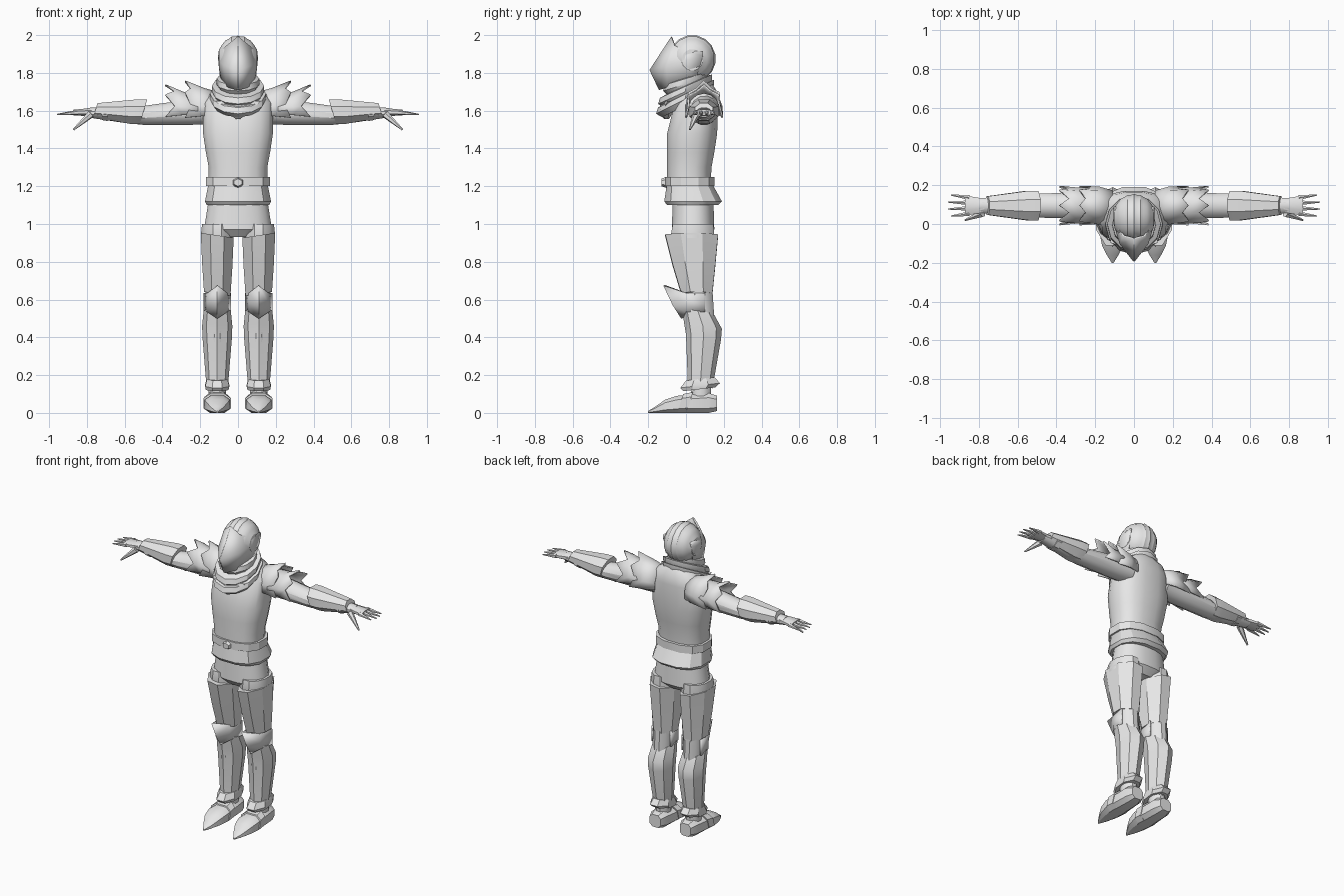
import bpy, bmesh, math
from mathutils import Vector

if "Cube" in bpy.data.objects:
    bpy.data.objects.remove(bpy.data.objects["Cube"], do_unlink=True)

GREY = (0.8, 0.8, 0.8, 1)
plain_grey = bpy.data.materials.new("plain_grey")
plain_grey.use_nodes = True
plain_grey.diffuse_color = GREY
plain_grey.node_tree.nodes["Principled BSDF"].inputs["Base Color"].default_value = GREY

LEG = .11        # sideways centre of each leg
ARM = .095       # depth centre of each arm
SHOULDER = 1.6   # height of the shoulder joint


def finish(name, bm, mirror=False, thickness=0):
    """Turn a bmesh into a shaded object, optionally thickened and mirrored."""
    bmesh.ops.recalc_face_normals(bm, faces=bm.faces)
    mesh = bpy.data.meshes.new(name)
    bm.to_mesh(mesh)
    bm.free()
    mesh.materials.append(plain_grey)
    obj = bpy.data.objects.new(name, mesh)
    bpy.context.collection.objects.link(obj)
    bpy.ops.object.select_all(action='DESELECT')
    obj.select_set(True)
    bpy.context.view_layer.objects.active = obj
    bpy.ops.object.shade_smooth_by_angle(angle=math.radians(32))
    if thickness:
        solidify = obj.modifiers.new("thickness", 'SOLIDIFY')
        solidify.thickness = thickness
        solidify.offset = 0
    if mirror:
        obj.modifiers.new("mirror", 'MIRROR')


def bridge(bm, rows, closed):
    """Join neighbouring rows of vertices with quads."""
    for lower, upper in zip(rows, rows[1:]):
        for i in range(len(lower) if closed else len(lower) - 1):
            j = (i + 1) % len(lower)
            bm.faces.new((lower[i], lower[j], upper[j], upper[i]))


def stack(name, axis, centre, rows, sides=8, square=1, phase=.5, tilt=(0, 0), mirror=False):
    """Loft ovals along an axis; each row is (position, half width, low, high)."""
    bm = bmesh.new()
    angles = [math.tau * (i + phase) / sides for i in range(sides)]
    soften = lambda t: math.copysign(abs(t) ** square, t)
    oval = [(soften(math.cos(a)), soften(math.sin(a))) for a in angles]
    reach_u = max(u for u, v in oval)
    reach_v = max(v for u, v in oval)
    rings = []
    for position, half, low, high in rows:
        ring = []
        for u, v in oval:
            du = half * u / reach_u
            dv = (high - low) / 2 * v / reach_v
            along = position + tilt[0] * du + tilt[1] * dv
            across, other = centre + du, (low + high) / 2 + dv
            point = {'x': (along, across, other),
                     'y': (across, along, other),
                     'z': (across, other, along)}[axis]
            ring.append(bm.verts.new(point))
        rings.append(ring)
    bridge(bm, rings, closed=True)
    bm.faces.new(rings[0])
    bm.faces.new(rings[-1])
    finish(name, bm, mirror)


def body(name, rows, **options):
    stack(name, 'z', 0, rows, **options)


def leg(name, rows, **options):
    stack(name, 'z', LEG, rows, mirror=True, **options)


def foot(name, rows, **options):
    stack(name, 'y', LEG, rows, mirror=True, square=.7, **options)


def arm(name, rows, **options):
    stack(name, 'x', ARM, rows, mirror=True, **options)


def sheet(name, rows):
    """Mirrored thin plate through a grid of points."""
    bm = bmesh.new()
    bridge(bm, [[bm.verts.new(p) for p in row] for row in rows], closed=False)
    finish(name, bm, mirror=True, thickness=.01)


def finger(name, start, end, radius):
    """Mirrored tapering digit between two points."""
    start, end = Vector(start), Vector(end)
    bm = bmesh.new()
    bmesh.ops.create_cone(bm, cap_ends=True, segments=6, radius1=radius,
                          radius2=radius / 4, depth=(end - start).length)
    turn = (end - start).to_track_quat('Z', 'Y').to_matrix()
    bmesh.ops.rotate(bm, matrix=turn, verts=bm.verts)
    bmesh.ops.translate(bm, vec=(start + end) / 2, verts=bm.verts)
    finish(name, bm, mirror=True)


# Tunic, skirt and belt
body("tunic", [(1.2, .155, -.1, .13), (1.3, .155, -.1, .135), (1.38, .17, -.1, .15),
               (1.48, .185, -.1, .165), (1.64, .185, -.06, .17), (1.7, .14, -.02, .165),
               (1.74, .08, 0, .14)], sides=16, square=.8)
body("tunic_skirt", [(1.22, .155, -.1, .135), (1.12, .175, -.115, .19), (1.1, .165, -.1, .17)],
     sides=12, square=.8)
body("belt", [(1.2, .17, -.11, .15), (1.25, .17, -.11, .15)], sides=12, square=.8)
stack("belt_buckle", 'y', 0, [(-.13, .02, 1.2, 1.24), (-.1, .03, 1.19, 1.25)], sides=6)

# Hips and legs
body("hips", [(1.13, .155, -.07, .145), (.97, .18, -.075, .15), (.93, .11, -.04, .11)],
     sides=16, square=.85)
leg("legs", [(1, .08, -.07, .145), (.94, .087, -.08, .15), (.65, .063, -.01, .14),
             (.5, .06, 0, .15), (.06, .045, .03, .13)], sides=12)
leg("thigh_guards", [(.94, .087, -.11, .17), (.78, .08, -.07, .155), (.63, .07, -.025, .14)],
    tilt=(.15, 0))
leg("greaves", [(.54, .072, -.02, .145), (.46, .08, -.01, .19), (.4, .078, 0, .185),
                (.14, .057, .01, .14)], phase=0, tilt=(0, -.15))


# Pointed knee guards: a raised ridge between swept-back sides
def knee_row(ridge_y, ridge_z, side_z):
    return [(LEG + .068 * math.sin(step * math.pi / 4),
             .1 * (abs(step) - 1) if step else ridge_y,
             side_z if step else ridge_z) for step in range(-2, 3)]


sheet("knee_guards", [knee_row(-.115, .675, .635), knee_row(-.065, .57, .58),
                      knee_row(-.02, .5, .535)])

# Boots
leg("ankle_cuffs", [(.18, .055, 0, .15), (.145, .064, -.03, .18), (.125, .06, -.015, .155)],
    tilt=(0, .12))
foot("boots", [(.165, .04, .01, .09), (.12, .058, 0, .105), (-.05, .067, 0, .09),
               (-.11, .055, 0, .07), (-.16, .03, 0, .035), (-.2, .005, 0, .01)])
foot("boot_straps", [(.02, .067, 0, .11), (-.03, .072, 0, .1)], tilt=(0, .3))

# Arms and forearm guards
arm("arms", [(.13, .075, 1.53, 1.68), (.25, .067, 1.525, 1.66), (.5, .062, 1.525, 1.625),
             (.6, .055, 1.535, 1.62), (.8, .037, 1.565, 1.615)], sides=12)
arm("forearm_guards", [(.5, .076, 1.53, 1.66), (.55, .076, 1.53, 1.66), (.755, .048, 1.565, 1.64)],
    tilt=(0, -.3))
arm("wrist_straps", [(.69, .055, 1.545, 1.63), (.72, .052, 1.55, 1.63)])

# Hands with spread fingers
arm("palms", [(.77, .035, 1.57, 1.615), (.87, .052, 1.575, 1.605)])
for i, label in enumerate(["index", "middle", "ring", "little"]):
    spread = i - 1.5
    finger(label + "_fingers", (.85, ARM + .028 * spread, 1.59),
           (.965 - .015 * abs(spread), ARM + .036 * spread, 1.58), .014)
finger("thumbs", (.78, .055, 1.58), (.87, .02, 1.5), .02)


# Shoulder plates with a spiked outer rim
def shoulder_plate(name, rings, spike):
    rows = []
    for x, depth, height in rings:
        row = []
        rim = (x, depth, height) == rings[-1]
        for i in range(9):
            a = math.radians(26 * (i - 4))
            peak = rim and i % 2 == 0
            grow = .84 if rim and not peak else 1
            row.append((x + spike * peak, ARM + depth * grow * math.sin(a),
                        SHOULDER + height * grow * math.cos(a)))
        rows.append(row)
    sheet(name, rows)


shoulder_plate("upper_shoulder_plates", [(.11, .075, .095), (.18, .095, .115), (.25, .1, .155)], .03)
shoulder_plate("lower_shoulder_plates", [(.19, .09, .095), (.29, .09, .095), (.335, .1, .135)], .05)

# Scarf of overlapping folds, higher at the back; each fold is tighter than the one below
for label, z, width, slope in [("lower", 1.66, .148, .5), ("middle", 1.7, .138, .45),
                               ("upper", 1.74, .113, .3)]:
    body(label + "_scarf_fold",
         [(z - .03, width * .85, -width * .85, width * .9), (z, width, -width * 1.07, width),
          (z + .03, width, -width, width), (z + .04, width * .65, -width * .6, width * .75)],
         sides=12, phase=0, tilt=(0, slope))
body("scarf_point", [(1.555, .01, -.115, -.09), (1.59, .06, -.15, -.07), (1.65, .12, -.13, 0)], sides=6)

# Helmet dome with raised lengthwise ribs
ribs = []
for i in range(-6, 7):
    x = i / 60
    size = math.sqrt(1 - (x / .112) ** 2) * (.965 if i % 2 else 1)
    ribs.append((x, .122 * size, 1.865 - .115 * size, 1.865 + .133 * size))
stack("helmet_dome", 'x', .033, ribs, sides=16)
body("inner_head", [(1.68, .05, -.04, .08), (1.74, .065, -.09, .09), (1.85, .085, -.08, .13),
                    (1.92, .07, -.05, .11)], sides=12)

# Pointed visor, from the centre ridge to the back of the cheek
sheet("visor", [
    [(0, -.075, 1.99), (0, -.19, 1.815), (0, -.14, 1.71)],
    [(.055, -.06, 1.945), (.07, -.1, 1.84), (.055, -.095, 1.725)],
    [(.092, 0, 1.915), (.1, 0, 1.865), (.08, -.02, 1.74)],
    [(.098, .09, 1.915), (.1, .09, 1.89), (.088, .05, 1.755)]])
